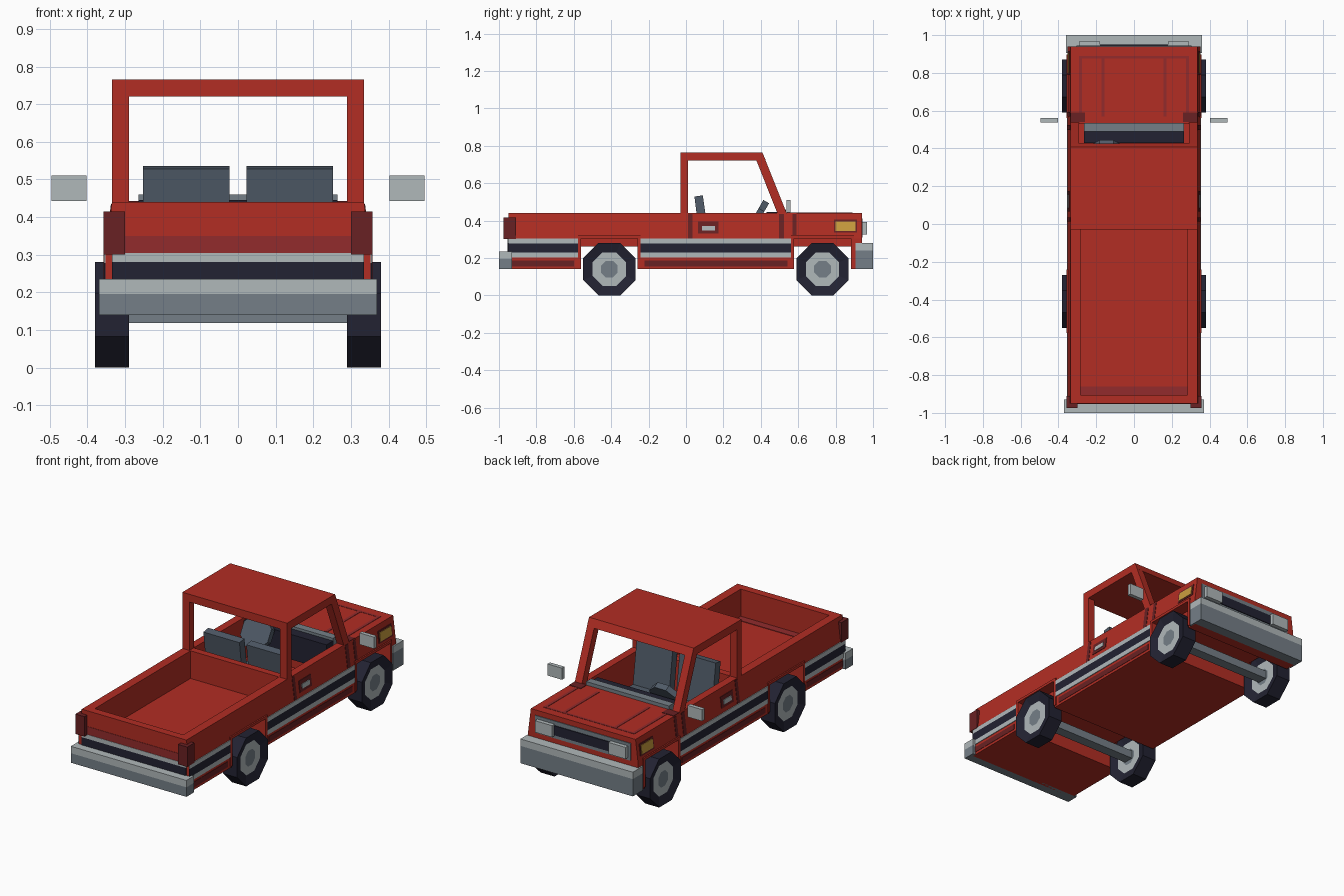
import bpy, bmesh, math
from mathutils import Matrix, Vector

if "Cube" in bpy.data.objects:
    bpy.data.objects.remove(bpy.data.objects["Cube"])


def mat(name, r, g, b):
    m = bpy.data.materials.new(name)
    lin = [((c / 255 + 0.055) / 1.055) ** 2.4 for c in (r, g, b)]
    m.diffuse_color = (*lin, 1)
    m.use_nodes = True
    m.node_tree.nodes["Principled BSDF"].inputs["Base Color"].default_value = m.diffuse_color
    return m


RED = mat("body red", 178, 45, 35)
SHADE = mat("muted red", 146, 43, 44)
DARK = mat("dark red", 105, 33, 35)
LIGHT = mat("light grey", 176, 184, 186)
MID = mat("mid grey", 117, 127, 135)
NAVY = mat("dark navy", 34, 34, 50)
SEAT = mat("slate", 80, 91, 104)
AMBER = mat("amber", 203, 158, 62)


def finish(name, bm, *mats):
    bmesh.ops.recalc_face_normals(bm, faces=bm.faces)
    me = bpy.data.meshes.new(name)
    bm.to_mesh(me)
    bm.free()
    for m in mats:
        me.materials.append(m)
    ob = bpy.data.objects.new(name, me)
    bpy.context.collection.objects.link(ob)
    return ob


def loft(name, a, b, m):
    """Solid between two matching polygons."""
    bm = bmesh.new()
    va = [bm.verts.new(p) for p in a]
    vb = [bm.verts.new(p) for p in b]
    bm.faces.new(va)
    bm.faces.new(vb[::-1])
    for i in range(len(va)):
        j = (i + 1) % len(va)
        bm.faces.new((va[i], vb[i], vb[j], va[j]))
    return finish(name, bm, m)


def box(name, x0, x1, y0, y1, z0, z1, m):
    ring = [(x0, y0), (x1, y0), (x1, y1), (x0, y1)]
    return loft(name, [(x, y, z0) for x, y in ring], [(x, y, z1) for x, y in ring], m)


def pair(name, x0, x1, *rest):
    for s, side in ((-1, "left"), (1, "right")):
        box(f"{side}_{name}", *sorted((s * x0, s * x1)), *rest)


def prism_x(name, x0, x1, pts, m):
    return loft(name, [(x0, y, z) for y, z in pts], [(x1, y, z) for y, z in pts], m)


def side_x(z):
    return 0.352 - max(0, z - 0.305) / 0.135 * 0.017


def side_plate(name, y0, y1, z0, z1, m, t=0.004):
    """Thin plate following the sloping body side, on both sides."""
    ring = [(y0, z0), (y1, z0), (y1, z1), (y0, z1)]
    for s, side in ((-1, "left"), (1, "right")):
        loft(f"{side}_{name}", [(s * (side_x(z) - 0.004), y, z) for y, z in ring],
             [(s * (side_x(z) + t), y, z) for y, z in ring], m)


# Main body: section with sloping upper sides, then bed, cab and wheel wells cut out
sec = [(-0.352, 0.14), (0.352, 0.14), (0.352, 0.305),
       (0.335, 0.44), (-0.335, 0.44), (-0.352, 0.305)]
body = loft("body", [(x, -0.95, z) for x, z in sec], [(x, 0.94, z) for x, z in sec], RED)
cuts = [box("bed_cutter", -0.283, 0.283, -0.905, -0.03, 0.28, 0.6, RED),
        box("cab_cutter", -0.29, 0.29, 0.01, 0.53, 0.2, 0.6, RED)]
WHEELS = (("rear", -0.41), ("front", 0.73))
for n, y in WHEELS:
    cuts.append(box("channel_cutter", -0.5, 0.5, y - 0.152, y + 0.152, 0, 0.262, RED))
    for x0, x1 in ((-0.5, -0.288), (0.288, 0.5)):
        cuts.append(box("well_cutter", x0, x1, y - 0.152, y + 0.152, 0, 0.305, RED))
for c in cuts:
    mod = body.modifiers.new("cut", 'BOOLEAN')
    mod.operation, mod.solver, mod.object = 'DIFFERENCE', 'EXACT', c
bpy.context.view_layer.update()
dg = bpy.context.evaluated_depsgraph_get()
me = bpy.data.meshes.new_from_object(body.evaluated_get(dg))
body.modifiers.clear()
body.data = me
for c in cuts:
    bpy.data.objects.remove(c)

# Cab roof and pillars
prism_x("roof", -0.335, 0.335, [(-0.03, 0.72), (0.427, 0.72), (0.408, 0.765), (-0.03, 0.765)], RED)
pair("rear_pillar", 0.29, 0.335, -0.03, 0.01, 0.43, 0.73, RED)
for s, side in ((-1, "left"), (1, "right")):
    prism_x(side + "_front_pillar", s * 0.29, s * 0.335,
            [(0.49, 0.435), (0.54, 0.435), (0.424, 0.725), (0.375, 0.725)], RED)

# Wheels, arches and axles
R = 0.14 / math.cos(math.pi / 8)
for n, y in WHEELS:
    for s, side in ((-1, "left"), (1, "right")):
        bm = bmesh.new()
        bmesh.ops.create_cone(bm, cap_ends=True, segments=8, radius1=R, radius2=R, depth=0.09)
        bmesh.ops.rotate(bm, verts=bm.verts, matrix=Matrix.Rotation(math.pi / 8, 3, 'Z'))
        bmesh.ops.rotate(bm, verts=bm.verts, matrix=Matrix.Rotation(math.pi / 2, 3, 'Y'))
        bmesh.ops.translate(bm, verts=bm.verts, vec=(s * 0.335, y, 0.14))
        bm.normal_update()
        caps = [f for f in bm.faces if len(f.verts) == 8]
        bmesh.ops.inset_individual(bm, faces=caps, thickness=0.055, depth=-0.015)
        for f in caps:
            f.material_index = 1
        bmesh.ops.inset_individual(bm, faces=caps, thickness=0.048)
        for f in caps:
            f.material_index = 2
        finish(f"{n}_{side}_wheel", bm, NAVY, LIGHT, MID)
    box(n + "_axle", -0.305, 0.305, y - 0.03, y + 0.03, 0.118, 0.165, MID)
    for a in (-1, 1):
        ya, yb = sorted((y + a * 0.152, y + a * 0.168))
        pair(n + "_arch_leg", 0.33, 0.358, ya, yb, 0.15, 0.305, RED)
    pair(n + "_arch_top", 0.33, 0.358, y - 0.168, y + 0.168, 0.305, 0.32, RED)

# Bumpers, two-tone
box("rear_bumper_upper", -0.37, 0.37, -1.0, -0.93, 0.195, 0.235, LIGHT)
box("rear_bumper_lower", -0.37, 0.37, -1.0, -0.93, 0.14, 0.195, MID)
box("front_bumper_upper", -0.36, 0.36, 0.905, 1.0, 0.24, 0.28, LIGHT)
box("front_bumper_lower", -0.36, 0.36, 0.905, 1.0, 0.14, 0.24, MID)

# Stripes along the sides and round the tailgate
for y0, y1 in ((-0.95, -0.578), (-0.242, 0.562)):
    side_plate("upper_stripe", y0, y1, 0.278, 0.303, LIGHT)
    side_plate("middle_stripe", y0, y1, 0.23, 0.278, NAVY)
    side_plate("lower_stripe", y0, y1, 0.203, 0.23, LIGHT)
    side_plate("sill_band", y0 + 0.02, y1 - 0.02, 0.155, 0.187, DARK, 0.002)
box("tailgate_light_stripe", -0.335, 0.335, -0.954, -0.948, 0.28, 0.304, LIGHT)
box("tailgate_dark_stripe", -0.335, 0.335, -0.954, -0.948, 0.23, 0.28, NAVY)
box("tailgate_band", -0.3, 0.3, -0.952, -0.948, 0.304, 0.35, SHADE)
box("bed_floor_band", -0.283, 0.283, -0.905, -0.86, 0.278, 0.283, SHADE)

# Door seams, handles and side marker lights
side_plate("door_rear_seam", 0.012, 0.035, 0.305, 0.435, DARK, 0.002)
side_plate("door_front_seam", 0.497, 0.525, 0.305, 0.435, DARK, 0.002)
side_plate("fender_seam", 0.57, 0.592, 0.322, 0.435, DARK, 0.002)
side_plate("handle_recess", 0.065, 0.175, 0.33, 0.395, DARK, 0.003)
side_plate("handle", 0.085, 0.155, 0.347, 0.372, LIGHT, 0.007)
side_plate("marker_surround", 0.79, 0.915, 0.335, 0.405, DARK, 0.003)
side_plate("marker_light", 0.8, 0.905, 0.345, 0.395, AMBER, 0.006)

# Tail lights, headlights, grille
pair("tail_light", 0.3, 0.358, -0.975, -0.91, 0.3, 0.415, DARK)
pair("headlight", 0.18, 0.29, 0.935, 0.967, 0.325, 0.392, LIGHT)
box("grille_surround", -0.305, 0.305, 0.935, 0.944, 0.31, 0.41, MID)
box("grille", -0.18, 0.18, 0.935, 0.949, 0.33, 0.385, NAVY)

# Hood creases and cowl patches
pair("hood_inner_crease", 0.155, 0.172, 0.57, 0.89, 0.436, 0.442, SHADE)
pair("hood_outer_crease", 0.275, 0.292, 0.57, 0.89, 0.436, 0.442, SHADE)
box("hood_front_crease", -0.275, 0.275, 0.875, 0.89, 0.436, 0.4415, SHADE)
pair("cowl_patch", 0.26, 0.335, 0.54, 0.59, 0.436, 0.443, DARK)

# Mirrors
pair("mirror", 0.402, 0.495, 0.537, 0.56, 0.443, 0.51, LIGHT)

# Interior: dashboard, steering wheel, seats
box("dashboard", -0.265, 0.265, 0.43, 0.495, 0.3, 0.445, NAVY)
box("dashboard_top", -0.265, 0.265, 0.49, 0.535, 0.3, 0.46, MID)
bm = bmesh.new()
bmesh.ops.create_cone(bm, cap_ends=True, segments=8, radius1=0.095, radius2=0.095, depth=0.035)
bmesh.ops.rotate(bm, verts=bm.verts, matrix=Matrix.Rotation(math.pi / 8, 3, 'Z'))
turn = Vector((0, 0, 1)).rotation_difference(Vector((0, 0.866, -0.5))).to_matrix()
bmesh.ops.rotate(bm, verts=bm.verts, matrix=turn)
bmesh.ops.translate(bm, verts=bm.verts, vec=(-0.145, 0.385, 0.425))
finish("steering_wheel", bm, SEAT)
for s, side in ((-1, "left"), (1, "right")):
    prism_x(side + "_seat_back", s * 0.022, s * 0.253,
            [(0.085, 0.21), (0.135, 0.21), (0.09, 0.535), (0.045, 0.528)], SEAT)
    box(side + "_seat_cushion", *sorted((s * 0.022, s * 0.253)), 0.09, 0.3, 0.2, 0.29, SEAT)
